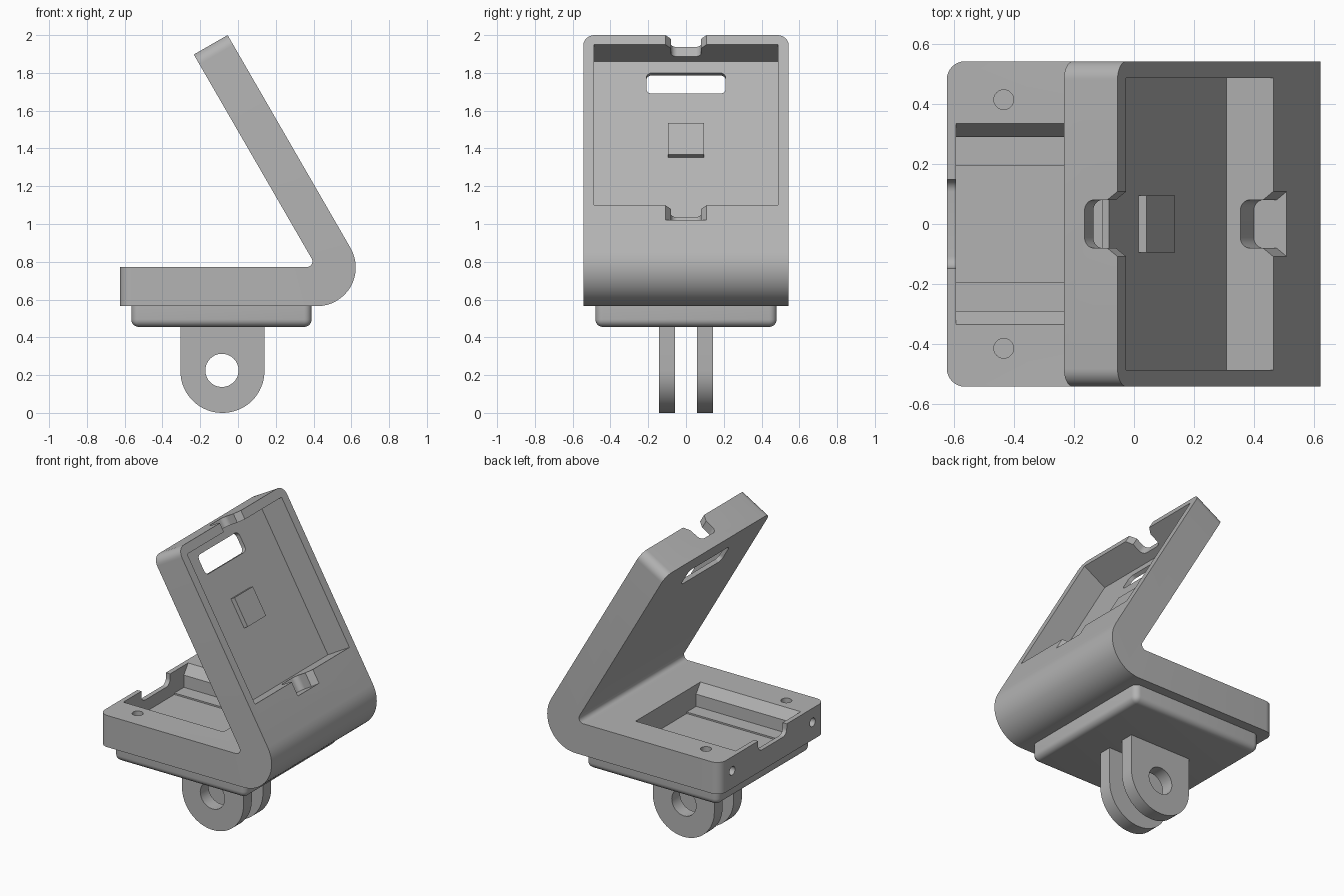
import bpy, bmesh, math
from mathutils import Vector

cube = bpy.data.objects.get("Cube")
if cube:
    bpy.data.objects.remove(cube, do_unlink=True)

grey = bpy.data.materials.new("plain grey")
grey.use_nodes = True
COLOUR = (0.45, 0.45, 0.45, 1)
grey.diffuse_color = COLOUR
grey.node_tree.nodes["Principled BSDF"].inputs["Base Color"].default_value = COLOUR

X, Y, Z = Vector((1, 0, 0)), Vector((0, 1, 0)), Vector((0, 0, 1))
DOWN = Vector((0.5, 0, -math.sqrt(3) / 2))     # down the leaning arm
INTO = Vector((-math.sqrt(3) / 2, 0, -0.5))    # into the arm's outer face
ARM_TOP = Vector((-0.055, 0, 2.0))
HALF = 0.543


def rounded(corners, steps=8):
    """Outline from (x, y, radius) corners, with arcs at rounded ones."""
    out = []
    for i, (x, y, r) in enumerate(corners):
        p = Vector((x, y))
        if r == 0:
            out.append(p)
            continue
        a = (Vector(corners[i - 1][:2]) - p).normalized()
        b = (Vector(corners[(i + 1) % len(corners)][:2]) - p).normalized()
        half = a.angle(b) / 2
        centre = p + (a + b).normalized() * r / math.sin(half)
        start = p + a * r / math.tan(half) - centre
        end = p + b * r / math.tan(half) - centre
        sweep = math.pi - 2 * half
        for k in range(steps + 1):
            f = k / steps
            out.append(centre + (start * math.sin((1 - f) * sweep)
                                 + end * math.sin(f * sweep)) / math.sin(sweep))
    return out


def rect(x0, x1, y0, y1, r=0):
    return rounded([(x0, y0, r), (x1, y0, r), (x1, y1, r), (x0, y1, r)])


def circle(x, y, r, n=32):
    return [Vector((x + r * math.cos(k * math.tau / n),
                    y + r * math.sin(k * math.tau / n))) for k in range(n)]


def prism(name, outline, origin, a, b, extrude):
    """Extrude a flat outline lying in axes a, b."""
    bm = bmesh.new()
    face = bm.faces.new([bm.verts.new(origin + a * p.x + b * p.y) for p in outline])
    new = bmesh.ops.extrude_face_region(bm, geom=[face])["geom"]
    bmesh.ops.translate(bm, vec=extrude, verts=[v for v in new if isinstance(v, bmesh.types.BMVert)])
    bmesh.ops.recalc_face_normals(bm, faces=bm.faces)
    mesh = bpy.data.meshes.new(name)
    bm.to_mesh(mesh)
    bm.free()
    ob = bpy.data.objects.new(name, mesh)
    bpy.context.collection.objects.link(ob)
    mesh.materials.append(grey)
    return ob


def bevel_edges(ob, width, segments, test):
    bm = bmesh.new()
    bm.from_mesh(ob.data)
    edges = [e for e in bm.edges if test(e.verts[0].co, e.verts[1].co)]
    bmesh.ops.bevel(bm, geom=edges, offset=width, segments=segments, profile=0.5, affect="EDGES")
    bm.to_mesh(ob.data)
    bm.free()


def boolean(ob, other, operation="DIFFERENCE"):
    other.hide_render = True
    bpy.context.view_layer.objects.active = ob
    mod = ob.modifiers.new("cut", "BOOLEAN")
    mod.operation, mod.solver, mod.object = operation, "EXACT", other
    bpy.ops.object.modifier_apply(modifier=mod.name)
    bpy.data.objects.remove(other, do_unlink=True)


def smooth(ob):
    bpy.ops.object.select_all(action="DESELECT")
    ob.select_set(True)
    bpy.context.view_layer.objects.active = ob
    bpy.ops.object.shade_smooth_by_angle(angle=math.radians(30))


# Folded body: flat base and leaning arm in one bent profile
profile = rounded([(-0.625, 0.565, 0), (0.7735, 0.565, 0.205), (-0.055, 2.0, 0),
                   (-0.234, 1.897, 0), (0.416, 0.772, 0.03), (-0.625, 0.772, 0)], 16)
body = prism("folded_body", profile, -HALF * Y, X, Z, 2 * HALF * Y)


def end_corner(p, q):
    if abs(p.y - q.y) > 0.01:
        return False
    base_end = p.x < -0.6 and q.x < -0.6
    return base_end or (p.z > 1.85 and q.z > 1.85)


bevel_edges(body, 0.06, 8, end_corner)


def arm_cut(name, outline, start, depth):
    boolean(body, prism(name, outline, ARM_TOP + INTO * start, Y, DOWN, INTO * depth))


# Arm: deep tray, rounded window, flared notches at both tray ends
arm_cut("tray_cutter", rect(-0.487, 0.487, 0.058, 1.04), -0.05, 0.23)
arm_cut("window_cutter", rect(-0.21, 0.21, 0.127, 0.254, 0.03), 0.1, 0.2)
notch = rounded([(-0.13, -0.03, 0), (0.13, -0.03, 0), (0.08, 0.04, 0), (0.08, 0.127, 0.035),
                 (-0.08, 0.127, 0.035), (-0.08, 0.04, 0)])
for t0, t1 in ((-0.05, 0.1), (1.0, 1.13)):
    boolean(body, prism("notch_cutter", notch, ARM_TOP + DOWN * t0, Y, INTO, DOWN * (t1 - t0)))

# Raised pad on the tray floor
pad = prism("tray_pad", rect(-0.095, 0.095, 0.452, 0.643), ARM_TOP + INTO * 0.15, Y, DOWN, INTO * 0.035)

# Base: pocket with sloped sides and a shallow centre channel
pocket = [Vector(p) for p in ((-0.38, 0.822), (0.38, 0.822), (0.335, 0.772), (0.29, 0.71), (0.29, 0.63),
                              (0.193, 0.63), (0.193, 0.62), (-0.193, 0.62), (-0.193, 0.63),
                              (-0.29, 0.63), (-0.29, 0.71), (-0.335, 0.772))]
boolean(body, prism("pocket_cutter", pocket, -0.595 * X, Y, Z, 0.725 * X))
boolean(body, prism("end_notch_cutter", rounded([(-0.148, 0.7, 0.04), (0.148, 0.7, 0.04),
                                                 (0.148, 0.85, 0), (-0.148, 0.85, 0)]),
                    -0.7 * X, Y, Z, 0.15 * X))

# Screw holes in the top and end of the base
for side in (-1, 1):
    boolean(body, prism("top_hole_cutter", circle(-0.435, 0.415 * side, 0.033), 0.65 * Z, X, Y, 0.2 * Z))
    boolean(body, prism("end_hole_cutter", circle(0.415 * side, 0.68, 0.028), -0.7 * X, Y, Z, 0.22 * X))

# Mounting plate with softened sides and underside
plate = prism("mounting_plate", rect(-0.565, 0.39, -0.48, 0.48), 0.455 * Z, X, Y, 0.11 * Z)
bevel_edges(plate, 0.04, 6, lambda p, q: min(p.z, q.z) < 0.5)

# Two mounting prongs with a shared bolt hole
parts = [body, pad, plate]
for name, y in (("front_prong", -0.143), ("rear_prong", 0.057)):
    tab = rounded([(-0.305, 0.46, 0), (-0.305, 0.0, 0.2215), (0.14, 0.0, 0.2215), (0.14, 0.46, 0)], 16)
    prong = prism(name, tab, y * Y, X, Z, 0.086 * Y)
    boolean(prong, prism("bolt_hole_cutter", circle(-0.085, 0.225, 0.088), (y - 0.1) * Y, X, Z, 0.3 * Y))
    parts.append(prong)

for part in parts:
    smooth(part)
